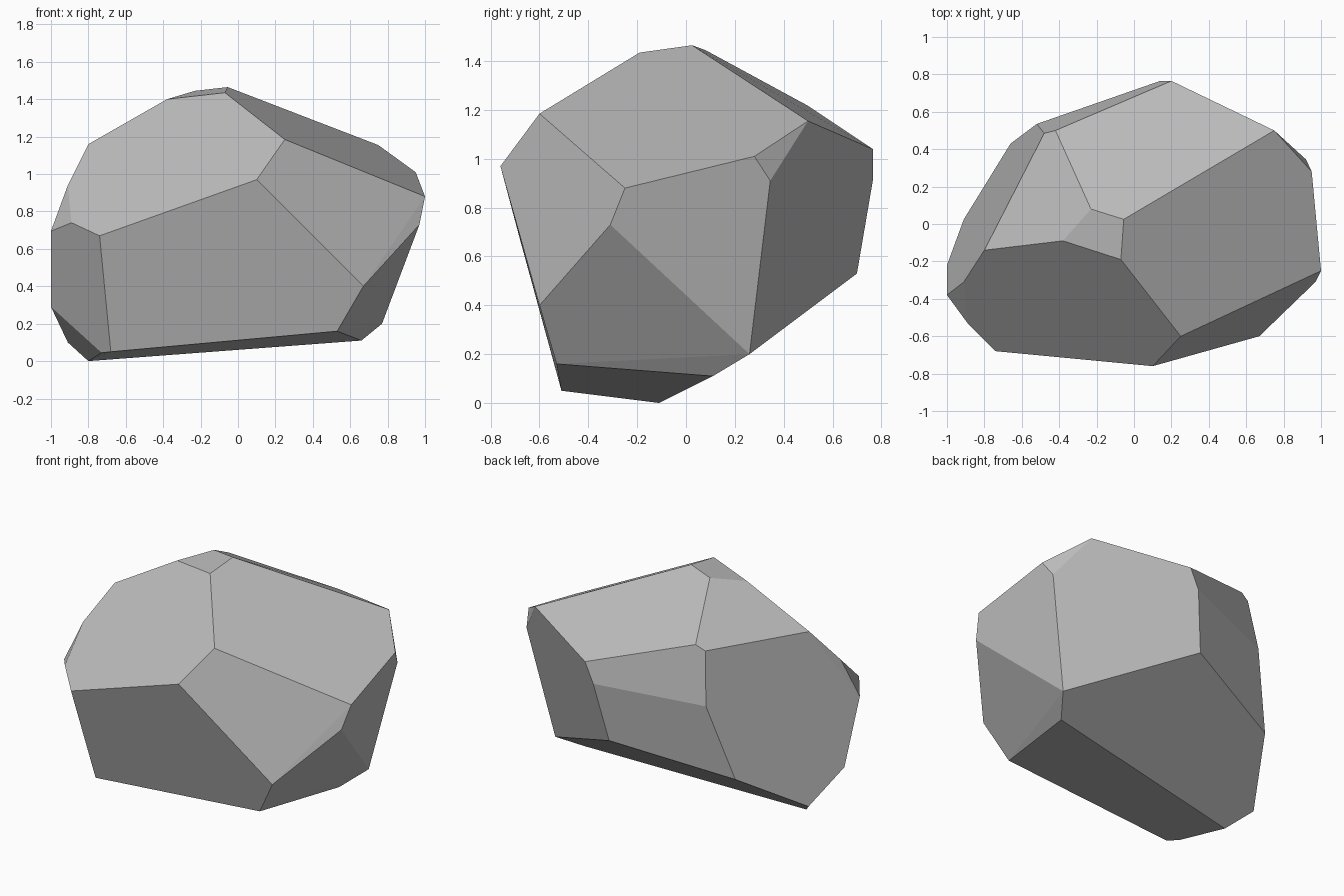
import bpy
import bmesh
import math

# Remove the default cube only
cube = bpy.data.objects.get("Cube")
if cube:
    bpy.data.objects.remove(cube, do_unlink=True)


def flat_material(name, colour):
    material = bpy.data.materials.new(name)
    material.use_nodes = True
    material.diffuse_color = colour
    shader = next(n for n in material.node_tree.nodes if n.type == "BSDF_PRINCIPLED")
    shader.inputs["Base Color"].default_value = colour
    shader.inputs["Roughness"].default_value = 0.9
    return material


def faceted_solid(name, corners, material, flat_angle):
    """Wrap the corners in a convex skin and merge nearly coplanar triangles."""
    mesh = bpy.data.meshes.new(name)
    bm = bmesh.new()
    for corner in corners:
        bm.verts.new(corner)
    result = bmesh.ops.convex_hull(bm, input=bm.verts[:])
    unused = {v for v in result["geom_interior"] if isinstance(v, bmesh.types.BMVert)}
    bmesh.ops.delete(bm, geom=list(unused), context="VERTS")
    bmesh.ops.dissolve_limit(bm, angle_limit=flat_angle, verts=bm.verts[:], edges=bm.edges[:])
    bmesh.ops.recalc_face_normals(bm, faces=bm.faces[:])
    bm.to_mesh(mesh)
    bm.free()
    mesh.materials.append(material)
    rock = bpy.data.objects.new(name, mesh)
    bpy.context.collection.objects.link(rock)
    return rock


# Crest facet around the summit
crest = [
    (-.07, -.19, 1.435), (-.055, .025, 1.465), (-.38, -.09, 1.4), (-.23, .08, 1.445),
]

# Shoulders sloping away from the crest
shoulders = [
    (.1, -.76, .97), (.25, -.6, 1.185), (.75, .5, 1.155), (.2, .765, 1.04),
    (-.42, .5, 1.217), (-.48, .485, 1.185), (-.8, -.14, 1.16), (-.91, -.31, .94),
]

# Widest belt of corners
belt = [
    (1, -.25, .88), (.97, -.31, .73), (.95, .28, 1.01), (.92, .345, .91),
    (.14, .765, .91), (-.52, .535, .85), (-1, -.38, .695), (-.89, -.53, .74),
    (-.74, -.68, .67),
]

# Undercut corners down to the ground
base = [
    (.67, -.6, .4), (.53, -.53, .16), (.66, .11, .11), (.77, .26, .2),
    (.07, .7, .53), (-.66, .43, .366), (-.91, .025, .1), (-1, -.22, .29),
    (-.8, -.11, 0), (-.73, -.45, .045), (-.68, -.51, .05),
]

stone_grey = flat_material("stone grey", (.5, .5, .5, 1))
faceted_solid("boulder", crest + shoulders + belt + base, stone_grey, math.radians(4))
